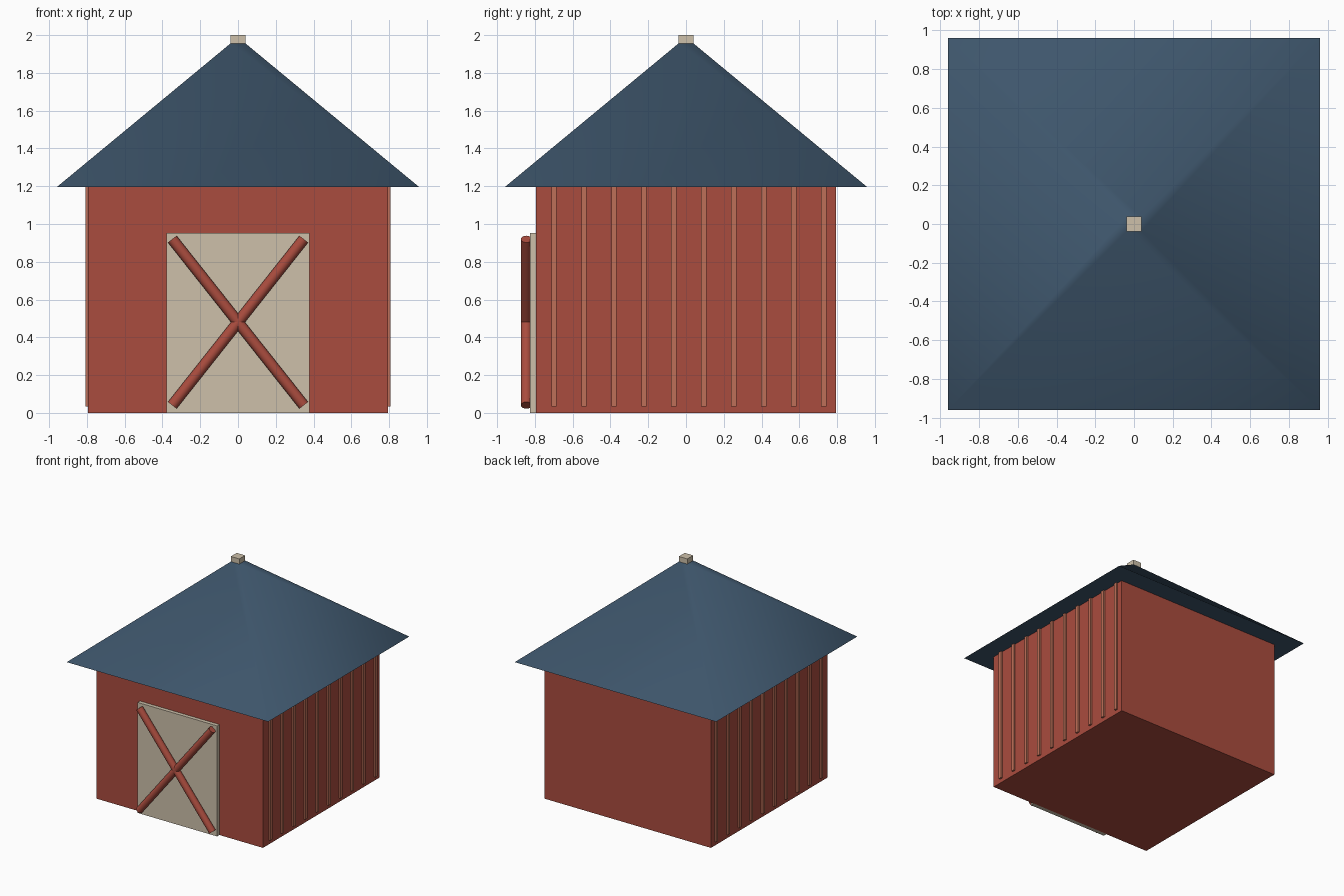
import bpy, math
from mathutils import Vector

if "Cube" in bpy.data.objects:
    bpy.data.objects.remove(bpy.data.objects["Cube"])


def material(name, rgb):
    m = bpy.data.materials.new(name)
    lin = [((c / 255 + 0.055) / 1.055) ** 2.4 for c in rgb]
    m.diffuse_color = (*lin, 1)
    m.use_nodes = True
    m.node_tree.nodes["Principled BSDF"].inputs["Base Color"].default_value = m.diffuse_color
    return m


RED = material("barn red", (170, 76, 62))
PALE_RED = material("weathered red", (190, 112, 88))
CREAM = material("cream", (205, 192, 170))
SLATE = material("slate blue", (62, 86, 108))


def finish(name, mat):
    ob = bpy.context.object
    ob.name = name
    ob.data.materials.append(mat)
    return ob


def box(name, lo, hi, mat):
    lo, hi = Vector(lo), Vector(hi)
    bpy.ops.mesh.primitive_cube_add(size=1, location=(lo + hi) / 2)
    bpy.context.object.scale = hi - lo
    bpy.ops.object.transform_apply(location=False, rotation=False)
    return finish(name, mat)


def pole(name, a, b, r, mat):
    a, b = Vector(a), Vector(b)
    bpy.ops.mesh.primitive_cylinder_add(vertices=16, radius=r, depth=(b - a).length,
                                        location=(a + b) / 2)
    bpy.context.object.rotation_euler = (b - a).to_track_quat('Z', 'Y').to_euler()
    bpy.ops.object.shade_smooth_by_angle(angle=math.radians(40))
    return finish(name, mat)


# Walls
box("walls", (-0.793, -0.793, 0), (0.793, 0.793, 1.195), RED)

# Hipped roof, blended softly across its hips
bpy.ops.mesh.primitive_cone_add(vertices=4, radius1=0.96 * math.sqrt(2),
                                radius2=0.037 * math.sqrt(2), depth=0.763,
                                location=(0, 0, 1.195 + 0.763 / 2),
                                rotation=(0, 0, math.pi / 4))
bpy.ops.object.transform_apply(location=False, rotation=True)
bpy.ops.object.shade_smooth_by_angle(angle=math.radians(60))
finish("roof", SLATE)

# Cap on the peak
box("roof_cap", (-0.04, -0.04, 1.955), (0.04, 0.04, 2.0), CREAM)

# Vertical battens on both side walls
for side in (-1, 1):
    for i in range(10):
        y = -0.699 + i * 0.1587
        x0, x1 = sorted((side * 0.785, side * 0.808))
        box("batten", (x0, y - 0.014, 0.035), (x1, y + 0.014, 1.195), PALE_RED)

# Door with crossed braces
box("door", (-0.378, -0.825, 0), (0.378, -0.79, 0.952), CREAM)
for side in (-1, 1):
    pole("door_brace", (-0.348 * side, -0.845, 0.04), (0.348 * side, -0.845, 0.92), 0.029, RED)
